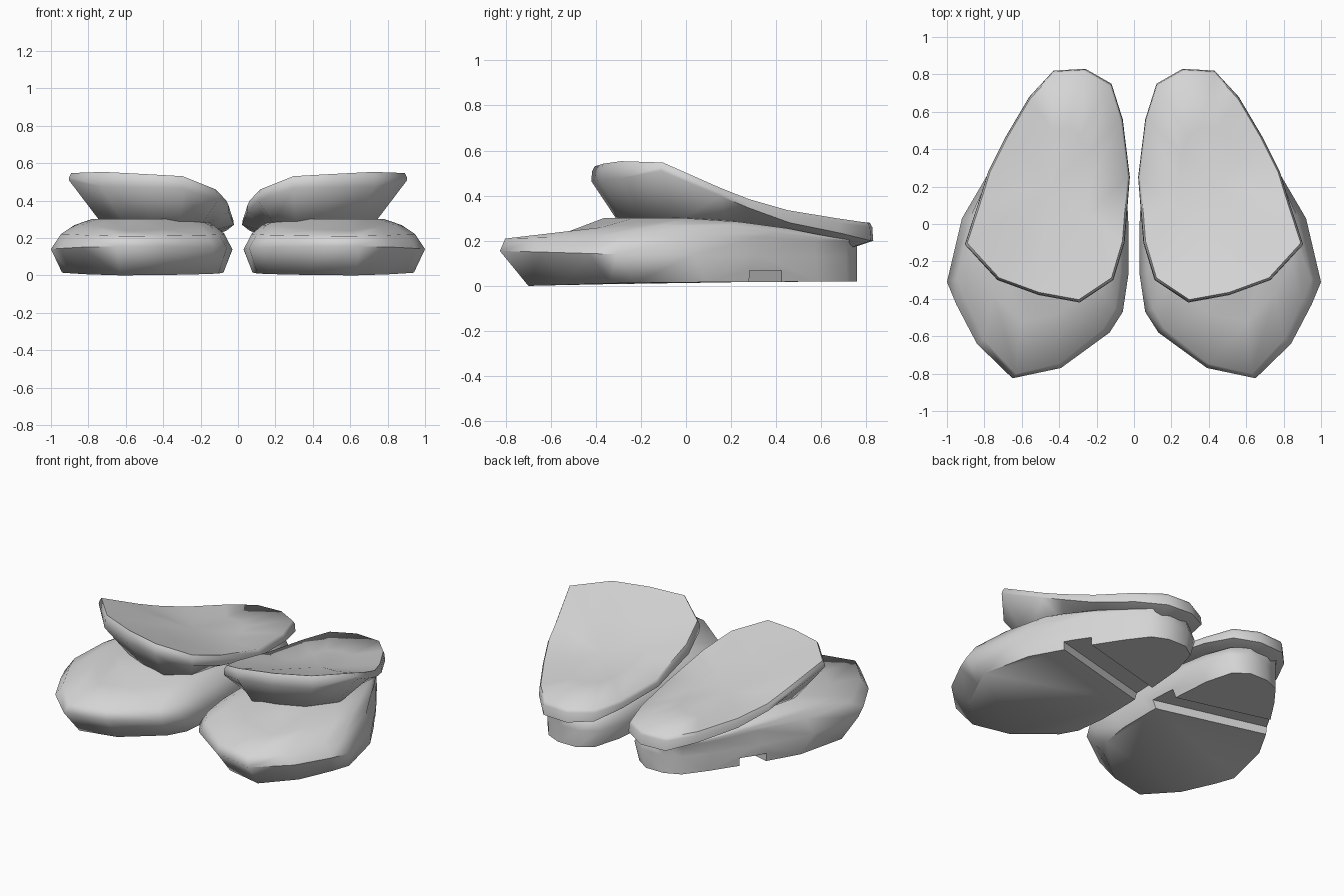
import bpy, bmesh, math
from mathutils import Matrix

old = bpy.data.objects.get("Cube")
if old:
    bpy.data.objects.remove(old, do_unlink=True)

GREY = (0.66, 0.66, 0.66, 1)
grey = bpy.data.materials.new("plain grey")
grey.use_nodes = True
grey.diffuse_color = GREY
grey.node_tree.nodes["Principled BSDF"].inputs["Base Color"].default_value = GREY


def lerp(table, v):
    """Piecewise linear lookup in a list of (key, value)."""
    if v <= table[0][0]:
        return table[0][1]
    for (a, p), (b, q) in zip(table, table[1:]):
        if v <= b:
            return p + (q - p) * (v - a) / (b - a)
    return table[-1][1]


def scaled(outline, centre, sx, sy):
    cx, cy = centre
    return [(cx + (p[0] - cx) * sx, cy + (p[1] - cy) * sy) for p in outline]


def loft(name, rings, tip):
    """Skin a stack of rings, flat below and closed by a fan to the tip above."""
    bm = bmesh.new()
    loops = [[bm.verts.new(p) for p in ring] for ring in rings]
    n = len(loops[0])
    for low, high in zip(loops, loops[1:]):
        for i in range(n):
            j = (i + 1) % n
            bm.faces.new((low[i], low[j], high[j], high[i]))
    bm.faces.new(loops[0])
    t = bm.verts.new(tip)
    for i in range(n):
        bm.faces.new((loops[-1][i], loops[-1][(i + 1) % n], t))
    bmesh.ops.recalc_face_normals(bm, faces=bm.faces)
    me = bpy.data.meshes.new(name)
    bm.to_mesh(me)
    bm.free()
    me.materials.append(grey)
    ob = bpy.data.objects.new(name, me)
    bpy.context.collection.objects.link(ob)
    return ob


def select(ob):
    bpy.ops.object.select_all(action="DESELECT")
    ob.select_set(True)
    bpy.context.view_layer.objects.active = ob


def finish(ob, angle):
    """Mirror to the other foot and smooth the soft edges."""
    ob.modifiers.new("other_foot", "MIRROR")
    select(ob)
    bpy.ops.object.modifier_apply(modifier="other_foot")
    bpy.ops.object.shade_smooth_by_angle(angle=math.radians(angle))


# Shoe body: widest outline, narrowed towards the sole and the top
BODY = [(.65, -.825), (.84, -.64), (.95, -.43), (1, -.31), (.92, .03), (.75, .32),
        (.58, .57), (.47, .71), (.36, .757), (.22, .757), (.12, .69), (.065, .5),
        (.04, .2), (.03, 0), (.03, -.27), (.06, -.47), (.13, -.58), (.39, -.77)]
HEEL = (.46, .757)
# (x scale, y scale, height along y) from sole to top
LEVELS = [(.89, .92, [(-.7, 0), (-.2, .015), (.7, .02)]),
          (1, 1, [(-.8, .155), (-.3, .14), (.7, .13)]),
          (.9, .985, [(-.8, .21), (-.4, .22), (.2, .225), (.7, .19)]),
          (.77, .81, [(-.52, .24), (-.3, .27), (.2, .265), (.7, .2)]),
          (.6, .71, [(-.4, .3), (.1, .3), (.4, .265), (.7, .205)])]
body = loft("shoe_bodies",
            [[(x, y, lerp(h, y)) for x, y in scaled(BODY, HEEL, sx, sy)]
             for sx, sy, h in LEVELS], (.45, .05, .305))

# Slanting groove across the sole
bm = bmesh.new()
bmesh.ops.create_cube(bm, size=1, matrix=Matrix.Translation((.42, .274, 0))
                      @ Matrix.Rotation(math.atan(.26), 4, "Z")
                      @ Matrix.Diagonal((1.4, .16, .136, 1)))
me = bpy.data.meshes.new("groove_cutter")
bm.to_mesh(me)
bm.free()
me.materials.append(grey)
cutter = bpy.data.objects.new("groove_cutter", me)
bpy.context.collection.objects.link(cutter)
cutter.hide_render = True
cut = body.modifiers.new("groove", "BOOLEAN")
cut.object, cut.operation, cut.solver = cutter, "DIFFERENCE", "EXACT"
select(body)
bpy.ops.object.modifier_apply(modifier="groove")
bpy.data.objects.remove(cutter, do_unlink=True)
finish(body, 63)

# Scooped upper: rim points as x, y, lower height, upper height
RIM = [(.29, -.42, .465, .53), (.51, -.38, .47, .542), (.73, -.30, .475, .553),
       (.905, -.11, .51, .547), (.82, .15, .40, .435), (.78, .28, .345, .385),
       (.69, .46, .28, .335), (.56, .68, .235, .3), (.43, .82, .2, .28),
       (.26, .83, .2, .28), (.12, .75, .215, .285), (.06, .56, .24, .29),
       (.022, .25, .27, .315), (.05, -.10, .34, .40), (.11, -.30, .40, .46)]
MID = (.45, .2)


def with_z(points, heights):
    return [(x, y, z) for (x, y), z in zip(points, heights)]


low = [p[2] for p in RIM]
high = [p[3] for p in RIM]
upper = loft("shoe_uppers", [
    with_z(scaled(RIM, (.36, .3), .68, .83), [min(.28, z - .03) for z in low]),
    [p[:3] for p in RIM],
    with_z(scaled(RIM, MID, .993, .993), [z - .02 for z in high]),
    with_z(scaled(RIM, MID, .97, .975), high),
    with_z(scaled(RIM, MID, .5, .5), [.5 * z + .168 for z in high]),
], (*MID, .35))
finish(upper, 63)
